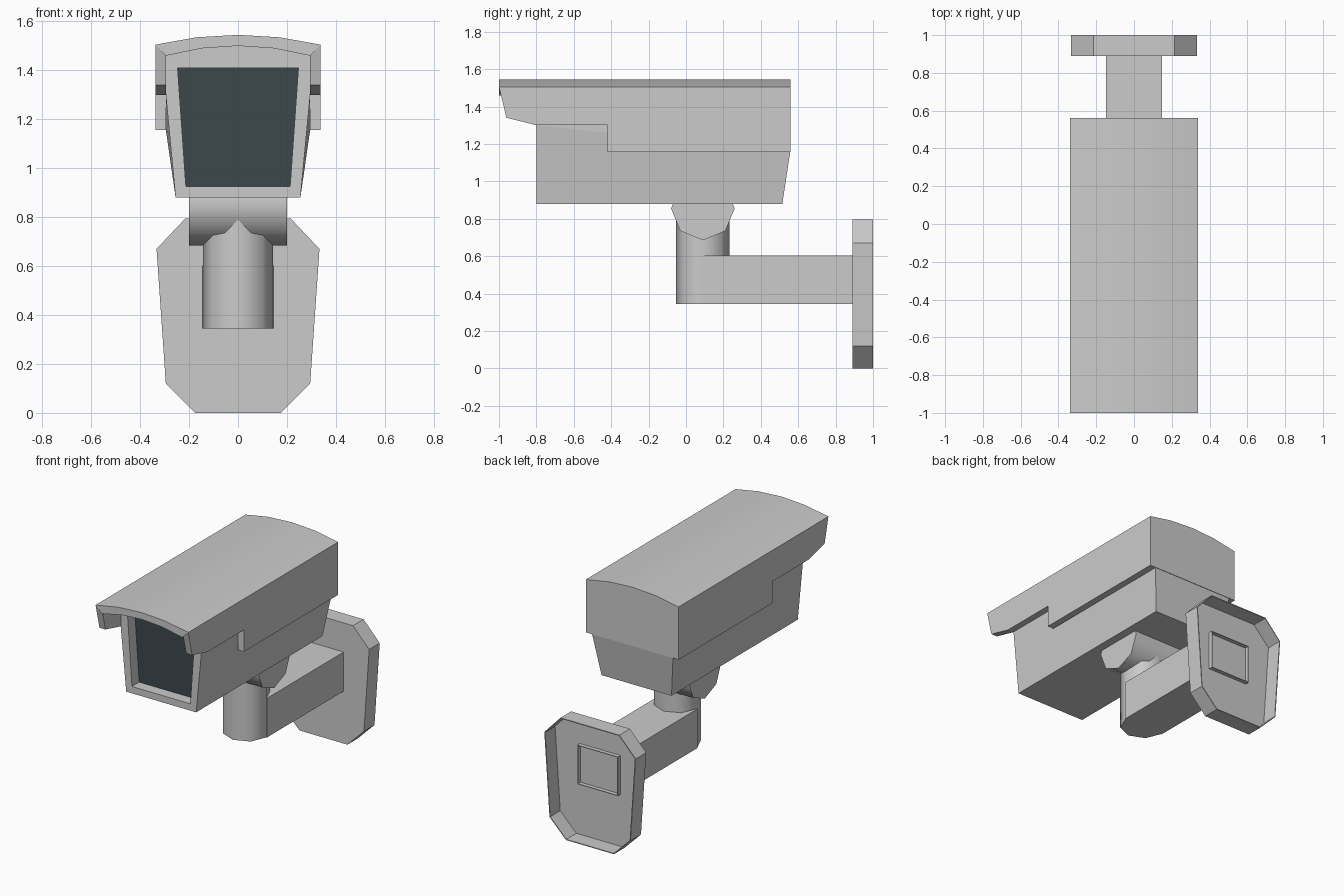
import bpy, bmesh, math

if "Cube" in bpy.data.objects:
    bpy.data.objects.remove(bpy.data.objects["Cube"])


def material(name, rgb):
    m = bpy.data.materials.new(name)
    m.diffuse_color = (*rgb, 1)
    m.use_nodes = True
    m.node_tree.nodes["Principled BSDF"].inputs["Base Color"].default_value = m.diffuse_color
    return m


GREY = material("light grey", (0.6, 0.6, 0.6))
GLASS = material("dark glass", (0.045, 0.065, 0.073))


def finish(name, bm, smooth=None, thickness=0):
    bmesh.ops.recalc_face_normals(bm, faces=bm.faces)
    me = bpy.data.meshes.new(name)
    bm.to_mesh(me)
    bm.free()
    ob = bpy.data.objects.new(name, me)
    bpy.context.collection.objects.link(ob)
    me.materials.append(GREY)
    if smooth:
        bpy.ops.object.select_all(action='DESELECT')
        bpy.context.view_layer.objects.active = ob
        ob.select_set(True)
        bpy.ops.object.shade_smooth_by_angle(angle=math.radians(smooth))
    if thickness:
        mod = ob.modifiers.new("thickness", 'SOLIDIFY')
        mod.thickness = thickness
        mod.offset = -1
    return ob


def prism(name, pts, axis, a, b, cap_a=True, cap_b=True, **kw):
    """Extrude a 2D profile along an axis from a to b."""
    place = {'x': lambda p, t: (t, p[0], p[1]),
             'y': lambda p, t: (p[0], t, p[1]),
             'z': lambda p, t: (p[0], p[1], t)}[axis]
    bm = bmesh.new()
    ra = [bm.verts.new(place(p, a)) for p in pts]
    rb = [bm.verts.new(place(p, b)) for p in pts]
    n = len(pts)
    for i in range(n):
        j = (i + 1) % n
        bm.faces.new((ra[i], ra[j], rb[j], rb[i]))
    if cap_a:
        bm.faces.new(ra)
    if cap_b:
        bm.faces.new(rb)
    return finish(name, bm, **kw)


def octagon(u, v, r):
    return [(u + r * math.cos(i * math.pi / 4), v + r * math.sin(i * math.pi / 4)) for i in range(8)]


# Sun shield: arched roof, stepped side walls and back panel
arch = [(0.338, 1.505), (0.17, 1.535), (0, 1.545), (-0.17, 1.535), (-0.338, 1.505)]
inner = [(x * 0.87, z - 0.045) for x, z in reversed(arch)]
prism("shield_roof", arch + inner, 'y', -1, 0.555, smooth=30)
wall = [(-1, 1.505), (-0.96, 1.34), (-0.8, 1.30), (-0.42, 1.30),
        (-0.42, 1.157), (0.555, 1.157), (0.555, 1.505)]
for side, s in (("right", 1), ("left", -1)):
    prism("shield_wall_" + side, wall, 'x', 0.294 * s, 0.338 * s)
prism("shield_back", arch + [(-0.338, 1.157), (0.338, 1.157)], 'y', 0.55, 0.56)


# Housing: tapered body with a recessed window in the front
def section(knee):
    half = [(0.255, 0.88), (0.295, knee), (0.295, 1.475), (0.17, 1.505)]
    return half + [(0, 1.515)] + [(-x, z) for x, z in reversed(half)]


bm = bmesh.new()
front = [bm.verts.new((x, -0.8, z)) for x, z in section(1.30)]
rear = [bm.verts.new((x, 0.515 if z < 1 else 0.557, z)) for x, z in section(1.157)]
for i in range(9):
    j = (i + 1) % 9
    bm.faces.new((front[i], front[j], rear[j], rear[i]))
bm.faces.new((rear[8], rear[0], rear[1], rear[7]))
bm.faces.new(rear[1:8])
hole = [(0.213, 0.925), (0.247, 1.41), (-0.247, 1.41), (-0.213, 0.925)]
rim = [bm.verts.new((x, -0.8, z)) for x, z in hole]
deep = [bm.verts.new((x, -0.725, z)) for x, z in hole]
bm.faces.new((front[8], front[0], rim[0], rim[3]))
bm.faces.new(front[0:3] + [rim[1], rim[0]])
bm.faces.new(front[2:7] + [rim[2], rim[1]])
bm.faces.new(front[6:9] + [rim[3], rim[2]])
for i in range(4):
    j = (i + 1) % 4
    bm.faces.new((rim[i], rim[j], deep[j], deep[i]))
bm.faces.new(deep).material_index = 1
finish("housing", bm).data.materials.append(GLASS)

# Tilt hinge and vertical post
prism("tilt_hinge", octagon(0.09, 0.855, 0.17), 'x', -0.2, 0.2, smooth=50)
prism("post", octagon(0, 0.09, 0.143), 'z', 0.345, 0.84, smooth=50)

# Arm: square tube poking through the wall plate
prism("arm", [(-0.147, 0.345), (0.147, 0.345), (0.147, 0.603), (-0.147, 0.603)],
      'y', 0.09, 0.92, cap_a=False, cap_b=False, thickness=0.006)

# Wall plate: open-backed shell
plate = [(0.175, 0), (0.295, 0.12), (0.333, 0.67), (0.215, 0.795)]
prism("wall_plate", plate + [(-x, z) for x, z in reversed(plate)],
      'y', 0.89, 1.0, cap_b=False, thickness=0.006)
